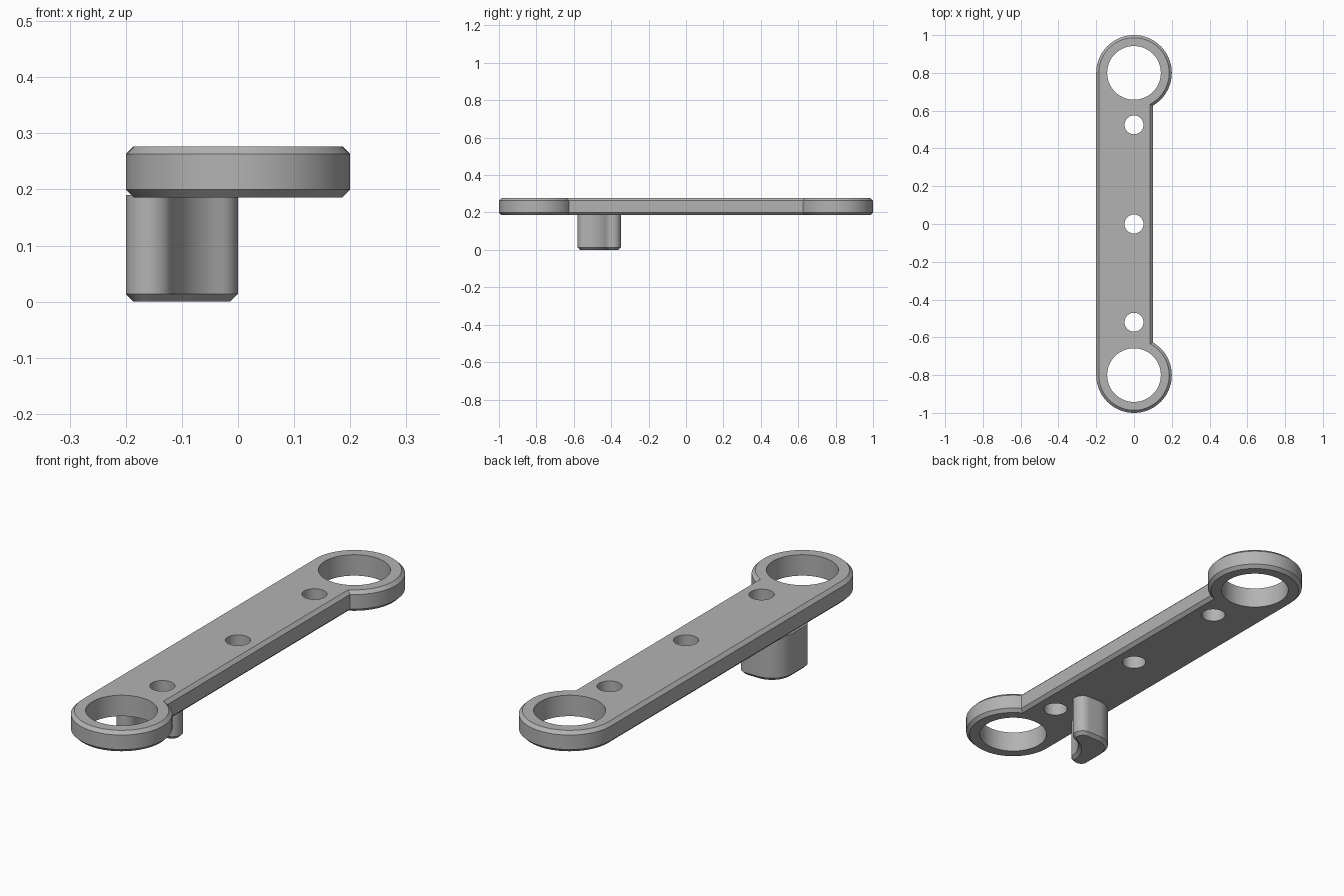
import bpy, bmesh
from math import cos, sin, radians, asin, degrees
from mathutils import Vector

cube = bpy.data.objects.get("Cube")
if cube:
    bpy.data.objects.remove(cube, do_unlink=True)

grey = bpy.data.materials.new("plain_grey")
grey.use_nodes = True
colour = (0.45, 0.45, 0.45, 1)
grey.diffuse_color = colour
grey.node_tree.nodes["Principled BSDF"].inputs["Base Color"].default_value = colour


def arc(x, y, r, start, end, steps):
    """Points along a circular arc, angles in degrees."""
    angles = [radians(start + (end - start) * i / steps) for i in range(steps + 1)]
    return [Vector((x + r * cos(a), y + r * sin(a))) for a in angles]


def tidy(points):
    """Drop coincident neighbours from a closed outline."""
    return [p for i, p in enumerate(points) if (p - points[i - 1]).length > 0.002]


def inset(points, d):
    """Move a counter-clockwise outline inwards by d with mitred corners."""
    result = []
    for i, p in enumerate(points):
        a = (p - points[i - 1]).normalized()
        b = (points[(i + 1) % len(points)] - p).normalized()
        n = Vector((-a.y - b.y, a.x + b.x)).normalized()
        result.append(p + n * d / max(0.3, n.dot(Vector((-a.y, a.x)))))
    return result


def solid(name, outline, levels, holes=()):
    """Stack insets of an outline at (height, inset) levels, with straight holes."""
    bm = bmesh.new()

    def ring(points, z):
        return [bm.verts.new((p.x, p.y, z)) for p in points]

    def walls(low, high):
        for i in range(len(low)):
            bm.faces.new((low[i - 1], low[i], high[i], high[i - 1]))

    rings = [ring(inset(outline, d), z) for z, d in levels]
    for low, high in zip(rings, rings[1:]):
        walls(low, high)
    bottom, top = [rings[0]], [rings[-1]]
    for hole in holes:
        bottom.append(ring(hole, levels[0][0]))
        top.append(ring(hole, levels[-1][0]))
        walls(bottom[-1], top[-1])
    for loops in (bottom, top):
        edges = [bm.edges.get((l[i - 1], l[i])) for l in loops for i in range(len(l))]
        bmesh.ops.triangle_fill(bm, use_beauty=True, edges=edges, normal=(0, 0, 1))
    bmesh.ops.recalc_face_normals(bm, faces=bm.faces)

    mesh = bpy.data.meshes.new(name)
    bm.to_mesh(mesh)
    bm.free()
    mesh.materials.append(grey)
    obj = bpy.data.objects.new(name, mesh)
    bpy.context.collection.objects.link(obj)
    bpy.ops.object.select_all(action="DESELECT")
    obj.select_set(True)
    bpy.context.view_layer.objects.active = obj
    bpy.ops.object.shade_smooth_by_angle(angle=radians(30))
    return obj


CHAMFER = 0.014

# Flat arm: round ends, flush on one side, stepped in on the other
end_y, end_r, step_x = 0.8, 0.2, 0.1
corner = 90 - degrees(asin(step_x / end_r))
arm_outline = tidy(arc(0, end_y, end_r, -corner, 180, 60)
                   + arc(0, -end_y, end_r, 180, 360 + corner, 60))
holes = [tidy(arc(0, s * end_y, 0.142, 0, 360, 64)) for s in (-1, 1)]
holes += [tidy(arc(0, y, 0.05, 0, 360, 32)) for y in (-0.52, 0, 0.525)]
solid("arm_plate", arm_outline,
      [(0.186, CHAMFER), (0.2, 0), (0.263, 0), (0.277, CHAMFER)], holes)

# Curved peg under the arm: rounded tips, hollow front, round back
peg_outline = tidy(arc(-0.158, -0.538, 0.042, 180, 354, 16)
                   + arc(0.018, -0.557, 0.135, 174, 110, 14)
                   + arc(-0.042, -0.39, 0.042, -70, 90, 16)
                   + arc(-0.1, -0.448, 0.1, 90, 180, 16))
solid("peg", peg_outline, [(0, CHAMFER), (CHAMFER, 0), (0.19, 0)])
